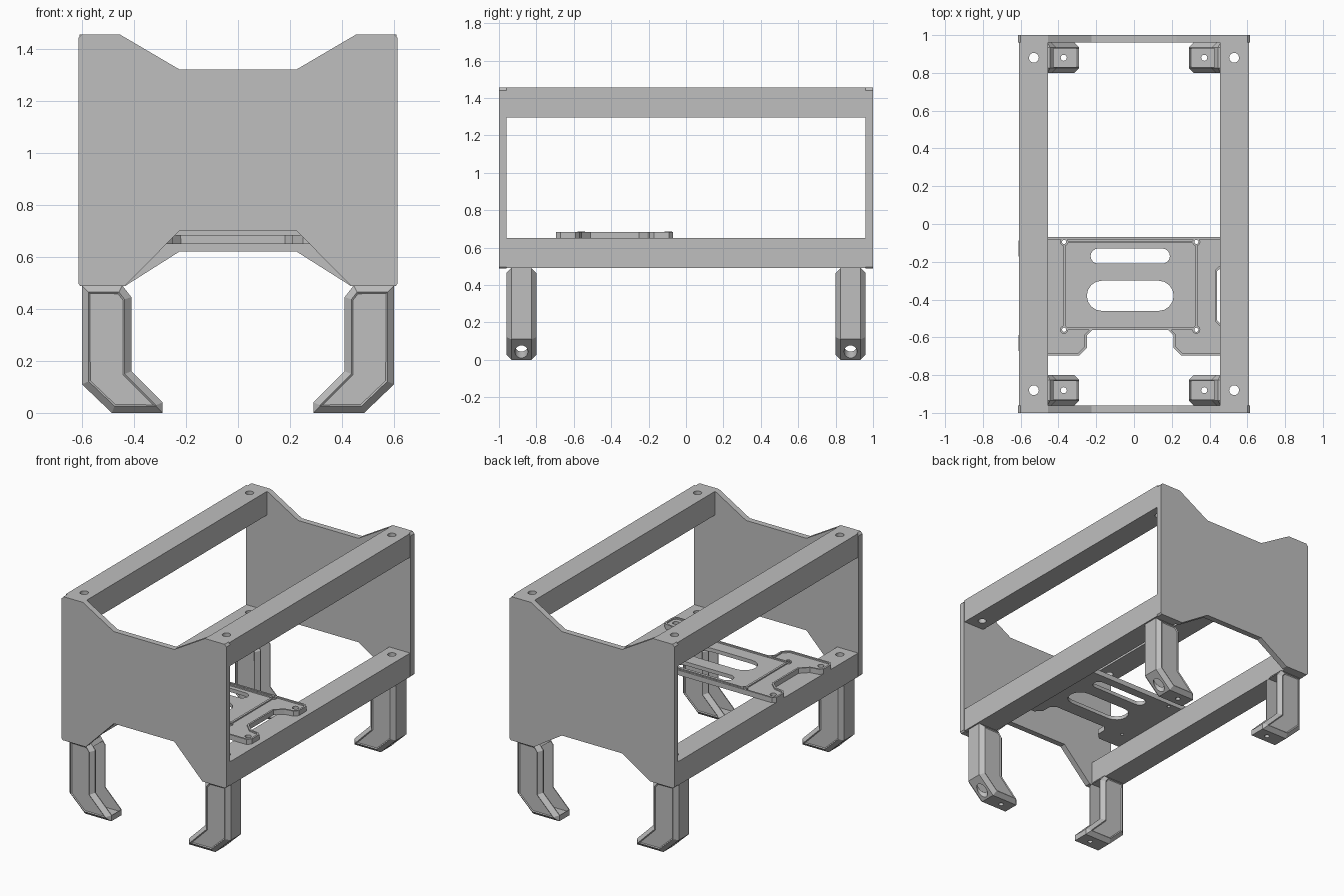
import bpy, bmesh, math
from mathutils import Matrix, Vector

cube = bpy.data.objects.get("Cube")
if cube:
    bpy.data.objects.remove(cube, do_unlink=True)

# One plain grey for everything
GREY = (0.52, 0.52, 0.52, 1)
grey = bpy.data.materials.new("light_grey")
grey.use_nodes = True
grey.diffuse_color = GREY
bsdf = next(n for n in grey.node_tree.nodes if n.type == 'BSDF_PRINCIPLED')
bsdf.inputs["Base Color"].default_value = GREY


def finish(name, bm):
    bmesh.ops.recalc_face_normals(bm, faces=bm.faces)
    mesh = bpy.data.meshes.new(name)
    bm.to_mesh(mesh)
    bm.free()
    mesh.materials.append(grey)
    obj = bpy.data.objects.new(name, mesh)
    bpy.context.collection.objects.link(obj)
    return obj


def prism(points, axis, low, high):
    """Extrude a 2D profile (x,z) along y or (x,y) along z."""
    bm = bmesh.new()
    place = (lambda a, b: (a, low, b)) if axis == 'y' else (lambda a, b: (a, b, low))
    face = bm.faces.new([bm.verts.new(place(a, b)) for a, b in points])
    out = bmesh.ops.extrude_face_region(bm, geom=[face])
    step = Vector((0, high - low, 0)) if axis == 'y' else Vector((0, 0, high - low))
    bmesh.ops.translate(bm, vec=step, verts=[v for v in out["geom"] if isinstance(v, bmesh.types.BMVert)])
    bmesh.ops.recalc_face_normals(bm, faces=bm.faces)
    return bm


def add_box(bm, x0, x1, y0, y1, z0, z1):
    m = Matrix.Translation(((x0 + x1) / 2, (y0 + y1) / 2, (z0 + z1) / 2))
    bmesh.ops.create_cube(bm, size=1, matrix=m @ Matrix.Diagonal((x1 - x0, y1 - y0, z1 - z0, 1)))


def add_cylinder(bm, x, y, z0, z1, r):
    bmesh.ops.create_cone(bm, cap_ends=True, segments=24, radius1=r, radius2=r, depth=z1 - z0,
                          matrix=Matrix.Translation((x, y, (z0 + z1) / 2)))


def both_sides(half):
    """Complete a profile that is symmetrical in its first coordinate."""
    return half + [(-a, b) for a, b in reversed(half)]


def apply(obj, kind, **settings):
    mod = obj.modifiers.new(kind.lower(), kind)
    for key, value in settings.items():
        setattr(mod, key, value)
    bpy.context.view_layer.objects.active = obj
    bpy.ops.object.modifier_apply(modifier=mod.name)


def cut(obj, bm):
    tool = finish("cutter", bm)
    tool.hide_render = True
    apply(obj, 'BOOLEAN', operation='DIFFERENCE', solver='EXACT', object=tool)
    bpy.data.objects.remove(tool, do_unlink=True)


def mirror(obj, x, y):
    apply(obj, 'MIRROR', use_axis=(x, y, False), use_mirror_merge=False)


def smooth(obj):
    bpy.ops.object.select_all(action='DESELECT')
    obj.select_set(True)
    bpy.context.view_layer.objects.active = obj
    bpy.ops.object.shade_smooth_by_angle(angle=math.radians(25))


SCREW_X, SCREW_Y = 0.53, 0.88

# Long rails with screw holes, left and right
for name, z0, z1 in (("lower_rails", 0.49, 0.65), ("upper_rails", 1.295, 1.455)):
    bm = bmesh.new()
    add_box(bm, 0.455, 0.61, -0.96, 0.96, z0, z1)
    rail = finish(name, bm)
    holes = bmesh.new()
    for y in (-SCREW_Y, SCREW_Y):
        add_cylinder(holes, SCREW_X, y, z0 - 0.1, z1 + 0.1, 0.026)
    cut(rail, holes)
    mirror(rail, True, False)
    smooth(rail)

# End plates with a dipped top and an arched bottom
for name, y0, y1, arch in (("front_plate", -1, -0.96, 0.70), ("back_plate", 0.96, 1, 0.62)):
    half = [(0.225, arch), (0.435, 0.487), (0.605, 0.487), (0.614, 0.497),
            (0.614, 1.44), (0.6, 1.455), (0.455, 1.455), (0.225, 1.32)]
    finish(name, prism(both_sides(half), 'y', y0, y1))

# Bent legs: chamfered profile, hollowed from the inner side
profile = [(0.6, 0.49), (0.6, 0.11), (0.485, 0), (0.29, 0), (0.29, 0.04),
           (0.41, 0.16), (0.41, 0.445), (0.445, 0.49)]
bm = prism(profile, 'y', 0.80, 0.96)
rim = [e for e in bm.edges if abs(e.verts[0].co.y - e.verts[1].co.y) < 0.001]
bmesh.ops.bevel(bm, geom=rim, offset=0.026, segments=1, affect='EDGES', profile=0.5)
caps = [f for f in bm.faces if abs(f.normal.y) > 0.99]
bmesh.ops.inset_individual(bm, faces=caps, thickness=0.007, depth=-0.005)
legs = finish("legs", bm)
channel = [(0.575, 0.465), (0.575, 0.12), (0.475, 0.025), (0.302, 0.025),
           (0.27, 0.06), (0.38, 0.17), (0.38, 0.465)]
cut(legs, prism(channel, 'y', 0.832, 0.928))
holes = bmesh.new()
add_cylinder(holes, SCREW_X, SCREW_Y, -0.1, 0.3, 0.035)
add_cylinder(holes, SCREW_X, SCREW_Y, 0.4, 0.6, 0.026)
add_cylinder(holes, 0.372, SCREW_Y, -0.1, 0.1, 0.016)
cut(legs, holes)
mirror(legs, True, True)
smooth(legs)

# Mounting tray: lipped plate with four ears resting on the lower rails
CX = -0.02
half = [(0.57, -0.07), (0.592, -0.09), (0.592, -0.17), (0.57, -0.195), (0.51, -0.205),
        (0.46, -0.25), (0.46, -0.51), (0.51, -0.56), (0.57, -0.57), (0.592, -0.59),
        (0.592, -0.67), (0.57, -0.695), (0.27, -0.695), (0.23, -0.655),
        (0.23, -0.59), (0.2, -0.56)]
bm = prism([(a + CX, b) for a, b in both_sides(half)], 'z', 0.65, 0.684)
top = [f for f in bm.faces if f.normal.z > 0.99]
bmesh.ops.inset_region(bm, faces=top, thickness=0.012, use_even_offset=True)
top = [f for f in bm.faces if f.normal.z > 0.99 and len(f.verts) > 8]
walls = bmesh.ops.extrude_face_region(bm, geom=top)
bmesh.ops.delete(bm, geom=top, context='FACES')
bmesh.ops.translate(bm, vec=(0, 0, -0.009),
                    verts=[v for v in walls["geom"] if isinstance(v, bmesh.types.BMVert)])
tray = finish("mounting_tray", bm)

# Rounded slots and screw holes in the tray
for y, half_len, r in ((-0.17, 0.21, 0.04), (-0.38, 0.23, 0.08)):
    slot = []
    for i in range(18):
        a = math.pi * (i % 9) / 8 + (math.pi / 2 if i < 9 else -math.pi / 2)
        side = -1 if i < 9 else 1
        slot.append((CX + side * (half_len - r) + r * math.cos(a), y + r * math.sin(a)))
    cut(tray, prism(slot, 'z', 0.6, 0.75))
POSTS = [(CX + s * 0.35, y) for s in (-1, 1) for y in (-0.095, -0.56)]
holes = bmesh.new()
for s in (-1, 1):
    for y in (-0.13, -0.635):
        add_cylinder(holes, CX + s * 0.54, y, 0.6, 0.75, 0.02)
for x, y in POSTS:
    add_cylinder(holes, x, y, 0.6, 0.75, 0.011)
cut(tray, holes)
smooth(tray)

# Thin raised ribs and corner bosses on the tray
bm = bmesh.new()
for s in (-1, 1):
    x = CX + s * 0.35
    add_box(bm, x - 0.007, x + 0.007, -0.54, -0.115, 0.67, 0.683)
for y in (-0.095, -0.555):
    add_box(bm, CX - 0.332, CX + 0.332, y - 0.006, y + 0.006, 0.67, 0.683)
ribs = finish("tray_ribs", bm)
bm = bmesh.new()
for x, y in POSTS:
    add_cylinder(bm, x, y, 0.67, 0.685, 0.021)
bosses = finish("tray_bosses", bm)
holes = bmesh.new()
for x, y in POSTS:
    add_cylinder(holes, x, y, 0.6, 0.75, 0.011)
cut(bosses, holes)
smooth(bosses)
